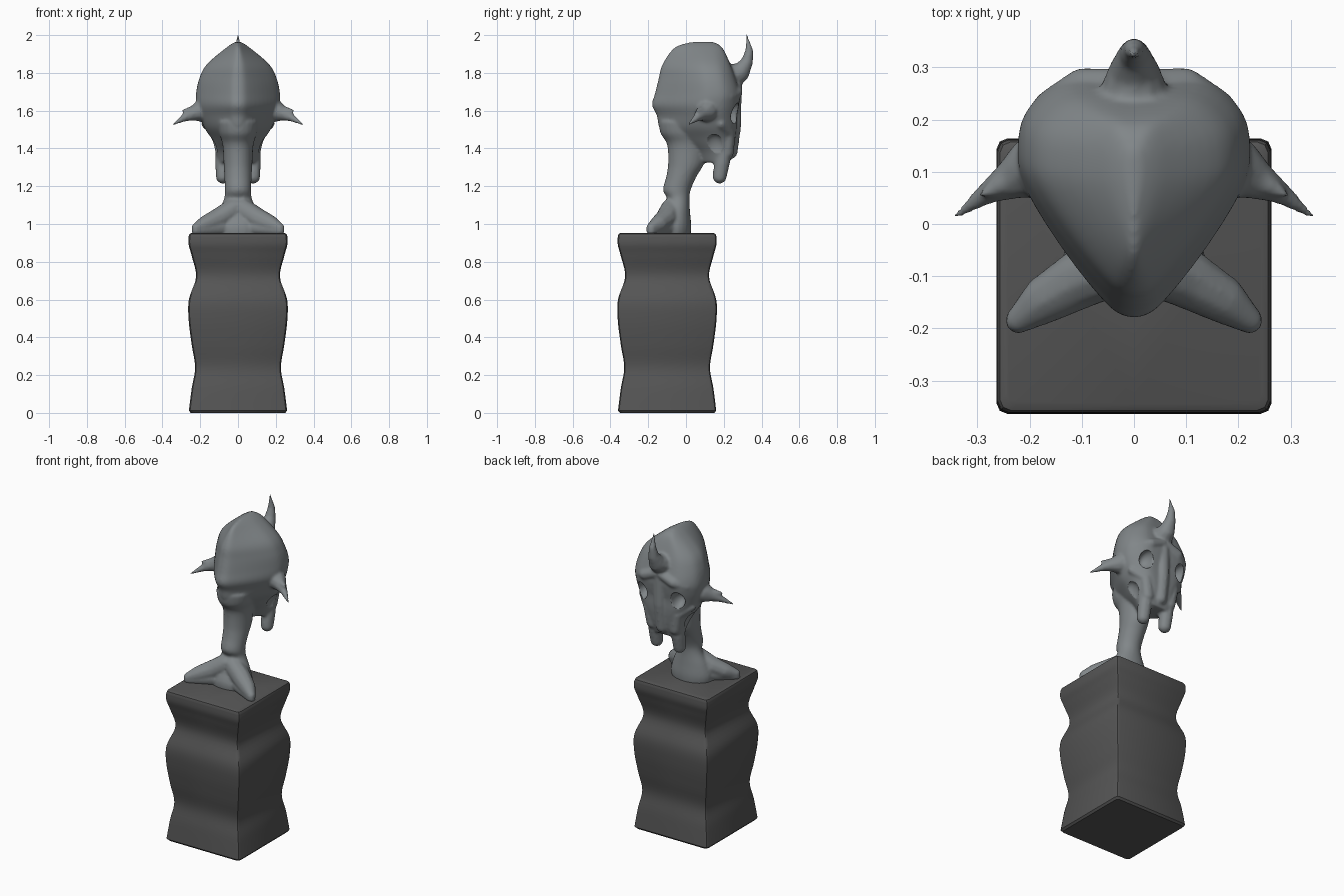
import bpy, bmesh, math
from mathutils import Vector, Matrix

if "Cube" in bpy.data.objects:
    bpy.data.objects.remove(bpy.data.objects["Cube"])


def material(name, rgb):
    m = bpy.data.materials.new(name)
    m.diffuse_color = (*rgb, 1)
    m.use_nodes = True
    m.node_tree.nodes["Principled BSDF"].inputs["Base Color"].default_value = m.diffuse_color
    return m


STONE = material("blue grey clay", (0.22, 0.24, 0.25))
DARK = material("dark grey plinth", (0.09, 0.09, 0.09))


def spline(rows, steps):
    """Catmull-Rom resampling of a list of tuples."""
    pts = [Vector(r) for r in rows]
    out = []
    for i in range(len(pts) - 1):
        a, b, c, d = pts[max(i - 1, 0)], pts[i], pts[i + 1], pts[min(i + 2, len(pts) - 1)]
        for k in range(steps):
            t = k / steps
            out.append(0.5 * (2 * b + (c - a) * t + (2 * a - 5 * b + 4 * c - d) * t * t
                              + (3 * b - a - 3 * c + d) * t ** 3))
    return out + [pts[-1]]


def loft(bm, rows, half):
    """Stack mirrored rings; a row is (z, half width, y min, y max)."""
    ring = [(u, v) for u, v in half] + [(-u, v) for u, v in half[-2:0:-1]]
    loops = [[bm.verts.new((u * w, y0 + v * (y1 - y0), z)) for u, v in ring]
             for z, w, y0, y1 in rows]
    n = len(ring)
    for a, b in zip(loops, loops[1:]):
        for i in range(n):
            bm.faces.new((a[i], a[(i + 1) % n], b[(i + 1) % n], b[i]))
    bm.faces.new(loops[0])
    bm.faces.new(loops[-1])


def limb(bm, chain, mirror=True):
    """Round tapered limb through (x, y, z, radius) stations."""
    for s in ((1, -1) if mirror else (1,)):
        for p, q in zip(chain, chain[1:]):
            tmp = bmesh.new()
            for x, y, z, r in (p, q):
                bmesh.ops.create_icosphere(tmp, subdivisions=2, radius=r,
                                           matrix=Matrix.Translation((s * x, y, z)))
            hull = bmesh.ops.convex_hull(tmp, input=tmp.verts[:])
            junk = {g for g in hull["geom_interior"] + hull["geom_unused"]
                    if isinstance(g, bmesh.types.BMVert)}
            bmesh.ops.delete(tmp, geom=list(junk), context='VERTS')
            bmesh.ops.recalc_face_normals(tmp, faces=tmp.faces[:])
            me = bpy.data.meshes.new("tmp")
            tmp.to_mesh(me)
            tmp.free()
            bm.from_mesh(me)
            bpy.data.meshes.remove(me)


def finish(bm, name, mat):
    bmesh.ops.recalc_face_normals(bm, faces=bm.faces[:])
    me = bpy.data.meshes.new(name)
    bm.to_mesh(me)
    bm.free()
    me.materials.append(mat)
    ob = bpy.data.objects.new(name, me)
    bpy.context.collection.objects.link(ob)
    return ob


# plinth: rounded square with a wavy side profile
square = [(0, 0), (.92, 0), (.975, .011), (1, .04), (1, .96), (.975, .989), (.92, 1), (0, 1)]
wave = spline([(.012, .26), (.13, .245), (.24, .227), (.36, .245), (.49, .261), (.60, .26),
               (.72, .222), (.83, .245), (.89, .261), (.935, .261)], 5)
wave = [(0, .25)] + [tuple(p) for p in wave] + [(.947, .257), (.953, .245)]
bm = bmesh.new()
loft(bm, [(z, h, -.1 - h, -.1 + h) for z, h in wave], square)
plinth = finish(bm, "plinth", DARK)
bpy.context.view_layer.objects.active = plinth
plinth.select_set(True)
bpy.ops.object.shade_smooth_by_angle(angle=math.radians(40))
plinth.select_set(False)

bm = bmesh.new()

# skull: keeled wedge at the rear, broad flat face
wedge = [tuple(p) for p in spline([(0, 0), (.2, .04), (.58, .26), (.92, .52), (1, .68),
                                   (.92, .85), (.58, .985), (0, 1)], 4)]
loft(bm, spline([(1.965, .012, .03, .14), (1.935, .06, -.06, .19), (1.845, .165, -.125, .235),
                 (1.77, .205, -.145, .262), (1.69, .222, -.165, .285), (1.63, .22, -.18, .28),
                 (1.575, .205, -.155, .27), (1.51, .178, -.14, .268), (1.45, .142, -.08, .262),
                 (1.385, .12, .02, .25), (1.325, .105, .07, .23)], 5), wedge)

# neck and chest
oval = [(math.sin(math.pi * i / 12), .5 - .5 * math.cos(math.pi * i / 12)) for i in range(13)]
oval[0], oval[-1] = (0, 0), (0, 1)
loft(bm, spline([(1.54, .11, -.145, .12), (1.48, .10, -.135, .11), (1.42, .082, -.10, .11),
                 (1.32, .076, -.095, .095), (1.25, .072, -.105, .055), (1.18, .07, -.122, .025),
                 (1.13, .075, -.10, .018), (1.06, .11, -.125, .022), (.99, .135, -.155, .028),
                 (.94, .13, -.155, .025)], 5), oval)

# shoulders sweeping out and to the front
limb(bm, [(.02, -.075, 1.08, .06), (.10, -.105, 1.03, .058), (.17, -.145, 1.0, .047),
          (.222, -.185, .98, .026)])
limb(bm, [(.10, -.105, .985, .055), (.222, -.185, .965, .026)])

# horn
limb(bm, [(0, .22, 1.77, .075), (0, .285, 1.80, .052), (0, .322, 1.855, .033),
          (0, .335, 1.915, .022), (0, .328, 1.965, .011), (0, .321, 2.006, .005)], False)

# ears: drooping points with a small upper barb
limb(bm, [(.19, .11, 1.60, .06), (.235, .085, 1.585, .038), (.28, .06, 1.565, .022),
          (.342, .015, 1.528, .006)])
limb(bm, [(.23, .09, 1.60, .03), (.292, .055, 1.60, .007)])

# brows, nose bridge and cheekbones
limb(bm, [(.01, .268, 1.73, .03), (.10, .268, 1.695, .032), (.165, .225, 1.675, .03),
          (.195, .165, 1.66, .025)])
limb(bm, [(0, .255, 1.70, .04), (0, .252, 1.53, .042), (0, .238, 1.38, .036)], False)
limb(bm, [(.17, .185, 1.53, .025), (.10, .225, 1.48, .035), (.08, .215, 1.38, .04)])

# hanging jaw lobes
limb(bm, [(.075, .205, 1.42, .045), (.08, .19, 1.32, .042), (.08, .178, 1.25, .038)])

bust = finish(bm, "horned_bust", STONE)
rm = bust.modifiers.new("fuse", 'REMESH')
rm.mode = 'VOXEL'
rm.voxel_size = .008
rm.use_smooth_shade = True
sm = bust.modifiers.new("soften", 'SMOOTH')
sm.factor = .5
sm.iterations = 6

# eye sockets and cheek hollows, carved from the fused bust
bm = bmesh.new()
for s in (1, -1):
    for loc, size in (((.125, .275, 1.585), (.042, .075, .056)),
                      ((.155, .15, 1.40), (.045, .06, .075))):
        bmesh.ops.create_uvsphere(bm, u_segments=24, v_segments=14, radius=1,
                                  matrix=Matrix.Translation((s * loc[0], loc[1], loc[2]))
                                  @ Matrix.Diagonal((*size, 1)))
for f in bm.faces:
    f.smooth = True
cutter = finish(bm, "socket_cutter", STONE)
cutter.hide_render = True
cutter.hide_viewport = False
cutter.display_type = 'WIRE'
cut = bust.modifiers.new("sockets", 'BOOLEAN')
cut.operation = 'DIFFERENCE'
cut.solver = 'EXACT'
cut.object = cutter
